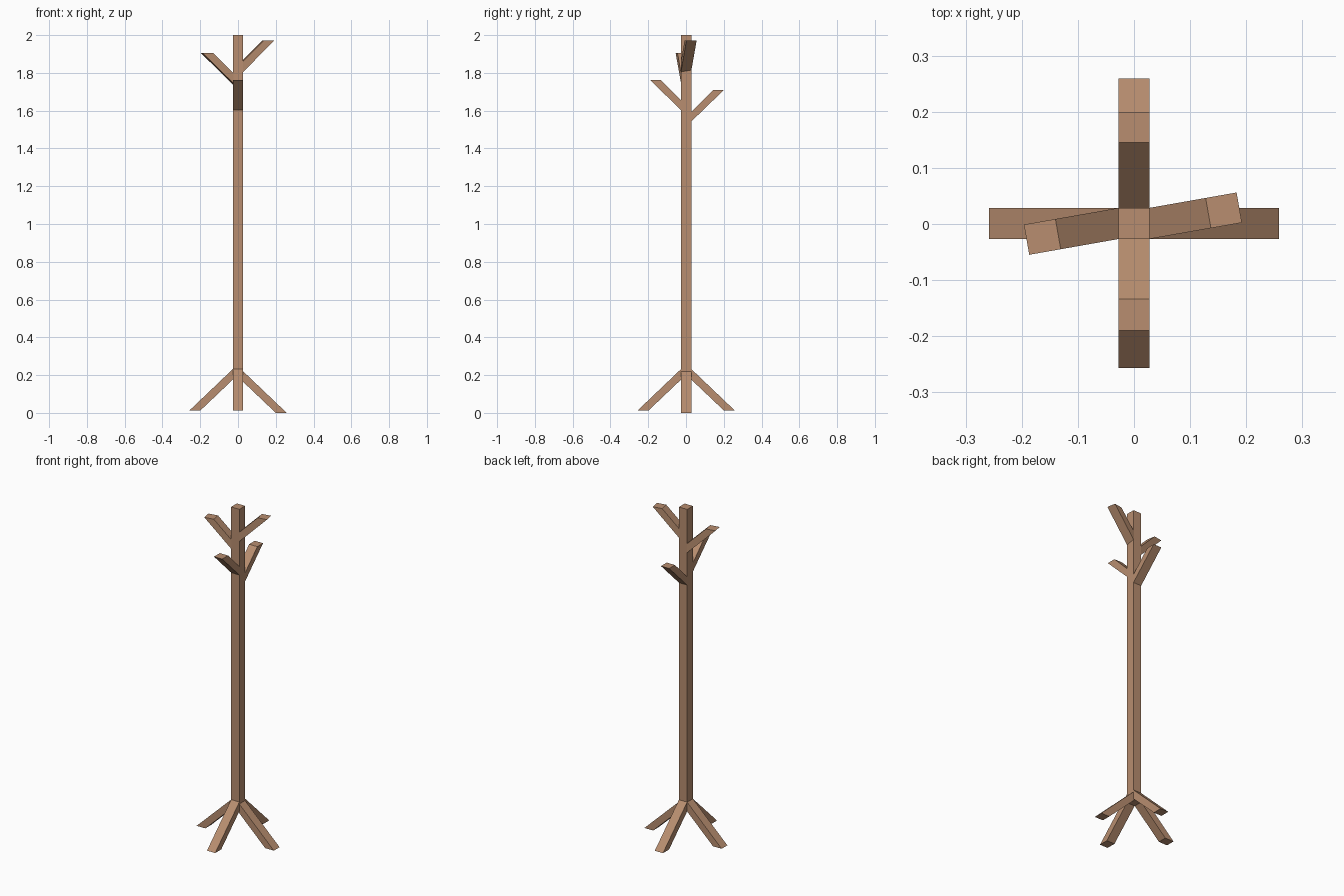
import bpy, math
from mathutils import Matrix, Vector

if "Cube" in bpy.data.objects:
    bpy.data.objects.remove(bpy.data.objects["Cube"])

wood = bpy.data.materials.new("brown_wood")
wood.diffuse_color = (0.48, 0.27, 0.16, 1)
wood.use_nodes = True
wood.node_tree.nodes["Principled BSDF"].inputs["Base Color"].default_value = wood.diffuse_color

H = 0.0273                        # half thickness of the timber
CENTRE = Vector((0, 0.001, 0))    # post axis


def prism(name, profile, matrix):
    """Extrude a four-point (r, z) profile across the timber width."""
    verts = [matrix @ Vector((r, y, z)) for y in (-H, H) for r, z in profile]
    faces = [(0, 1, 2, 3), (7, 6, 5, 4)]
    faces += [(i, i + 4, (i + 1) % 4 + 4, (i + 1) % 4) for i in range(4)]
    mesh = bpy.data.meshes.new(name)
    mesh.from_pydata(verts, [], faces)
    mesh.validate()
    mesh.materials.append(wood)
    obj = bpy.data.objects.new(name, mesh)
    bpy.context.collection.objects.link(obj)
    # consistent outward normals
    import bmesh
    bm = bmesh.new()
    bm.from_mesh(mesh)
    bmesh.ops.recalc_face_normals(bm, faces=bm.faces)
    bm.to_mesh(mesh)
    bm.free()


def strut(name, side, twist, inner, outer, z_end, z_low, z_high):
    """Slanted bar, cut flat at its end, leaving the post face on one side.
    z_low / z_high: heights where its two long edges meet the post."""
    pivot = CENTRE + Matrix.Rotation(math.radians(side), 3, 'Z') @ Vector((H, 0, 0))
    m = Matrix.Translation(pivot) @ Matrix.Rotation(math.radians(side + twist), 4, 'Z')
    inner, outer = inner - H, outer - H
    low_tip, high_tip = (outer, inner) if z_end > z_high else (inner, outer)
    sunk = -0.005                 # root buried in the post
    low = z_low + (z_end - z_low) * sunk / low_tip
    high = z_high + (z_end - z_high) * sunk / high_tip
    prism(name, [(sunk, low), (low_tip, z_end), (high_tip, z_end), (sunk, high)], m)


# upright post
prism("post", [(-H, 0.175), (H, 0.175), (H, 2.0), (-H, 2.0)], Matrix.Translation(CENTRE))

# four splayed legs
for name, side, z in (("right", 0, 0.0), ("back", 90, 0.012),
                      ("left", 180, 0.012), ("front", 270, 0.012)):
    strut(name + "_leg", side, 0, 0.2, 0.258, z, z + 0.164, z + 0.22)

# four hanging branches, the upper pair turned slightly
strut("front_branch", 270, 0, 0.135, 0.191, 1.762, 1.603, 1.655)
strut("back_branch", 90, 0, 0.144, 0.199, 1.709, 1.543, 1.594)
strut("left_branch", 180, 10, 0.137, 0.194, 1.905, 1.743, 1.798)
strut("right_branch", 0, 10, 0.134, 0.19, 1.971, 1.81, 1.866)
